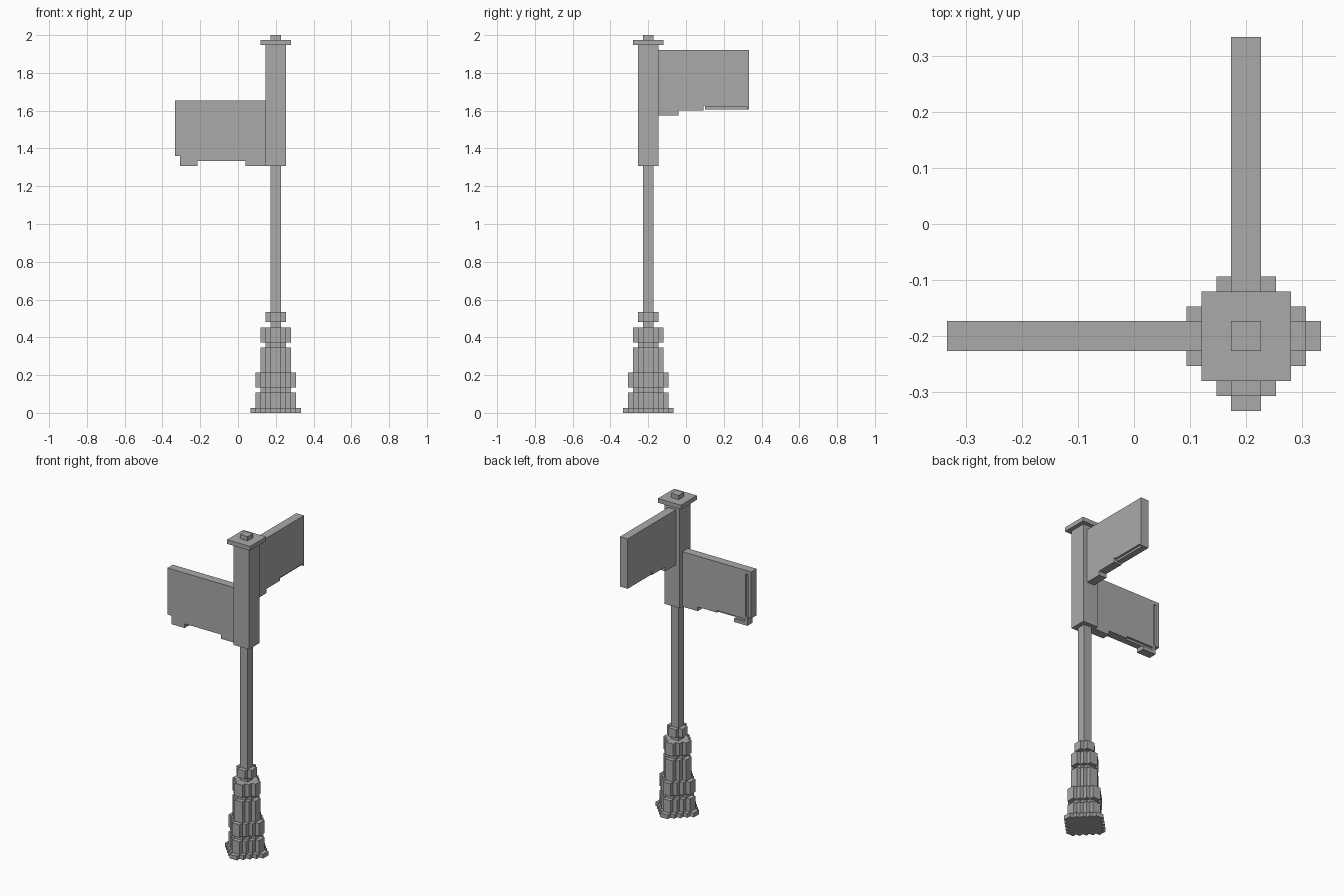
import bpy, bmesh
from mathutils import Vector

cube = bpy.data.objects.get("Cube")
if cube:
    bpy.data.objects.remove(cube, do_unlink=True)

UNIT = 2 / 75                        # one block of the stepped design
AXIS = Vector((0.2, -0.2, 0))        # centre line of the pole

metal = bpy.data.materials.new("grey_metal")
metal.use_nodes = True
GREY = (0.4, 0.4, 0.4, 1)
metal.diffuse_color = GREY
metal.node_tree.nodes["Principled BSDF"].inputs["Base Color"].default_value = GREY


def extrude(name, outline, direction):
    """Solid made by sweeping an outline, given in blocks from the pole axis."""
    bm = bmesh.new()
    face = bm.faces.new([bm.verts.new(AXIS + Vector(p) * UNIT) for p in outline])
    swept = bmesh.ops.extrude_face_region(bm, geom=[face])["geom"]
    moved = [g for g in swept if isinstance(g, bmesh.types.BMVert)]
    bmesh.ops.translate(bm, verts=moved, vec=Vector(direction) * UNIT)
    bmesh.ops.recalc_face_normals(bm, faces=bm.faces)
    mesh = bpy.data.meshes.new(name)
    bm.to_mesh(mesh)
    bm.free()
    mesh.materials.append(metal)
    obj = bpy.data.objects.new(name, mesh)
    bpy.context.scene.collection.objects.link(obj)
    return obj


def square(name, half, low, high):
    corners = [(-half, -half, low), (half, -half, low), (half, half, low), (-half, half, low)]
    return extrude(name, corners, (0, 0, high - low))


def stepped_round(name, half, low, high):
    """Diamond with staircase sides."""
    quarter = []
    for i in range(half):
        quarter += [(half - i, i), (half - i, i + 1)]
    outline = []
    for _ in range(4):
        outline += [(x, y, low) for x, y in quarter]
        quarter = [(-y, x) for x, y in quarter]
    return extrude(name, outline, (0, 0, high - low))


# Stepped pedestal
for name, half, low, high in [
    ("ground_plate", 5, 0, 1), ("pedestal_foot", 4, 1, 4), ("lower_neck", 3, 4, 5),
    ("lower_ring", 4, 5, 8), ("pedestal_shaft", 3, 8, 13), ("upper_neck", 2, 13, 14),
    ("upper_ring", 3, 14, 17), ("collar", 2, 18, 20),
]:
    stepped_round(name, half, low, high)

# Pole, sign post and cap
square("pole", 1, 17, 49)
square("sign_post", 2, 49, 73)
square("cap_plate", 3, 73, 74)
square("cap_knob", 1, 74, 75)


def toward_right(u, w, z):
    return (-u, w, z)


def toward_back(u, w, z):
    return (w, u, z)


def sign(name, place, profile, grooves):
    """Board reaching outward, with shallow grooves on one face."""
    board = extrude(name, [place(u, -1, z) for u, z in profile], place(0, 2, 0))
    for i, (u0, u1, z0, z1) in enumerate(grooves):
        rim = [(u0, z0), (u1, z0), (u1, z1), (u0, z1)]
        cutter = extrude(f"{name}_groove_cutter_{i}", [place(u, 0.5, z) for u, z in rim],
                         place(0, 1, 0))
        cutter.hide_render = True
        cutter.hide_viewport = True
        cut = board.modifiers.new("groove", "BOOLEAN")
        cut.operation = "DIFFERENCE"
        cut.solver = "EXACT"
        cut.object = cutter


# Low sign with two feet, high sign with one foot and a notch
sign("right_sign", toward_right,
     [(2, 49), (6, 49), (6, 50), (15.5, 50), (15.5, 49), (19, 49), (19, 51), (20, 51),
      (20, 62), (2, 62)],
     [(18.5, 19.1, 51, 61.2), (11, 18.2, 49.8, 50.5)])
sign("back_sign", toward_back,
     [(2, 59), (6, 59), (6, 60), (11, 60), (11, 61), (11.3, 61), (11.3, 60.2), (20, 60.2),
      (20, 72), (2, 72)],
     [(11.2, 19.7, 60, 60.7)])
